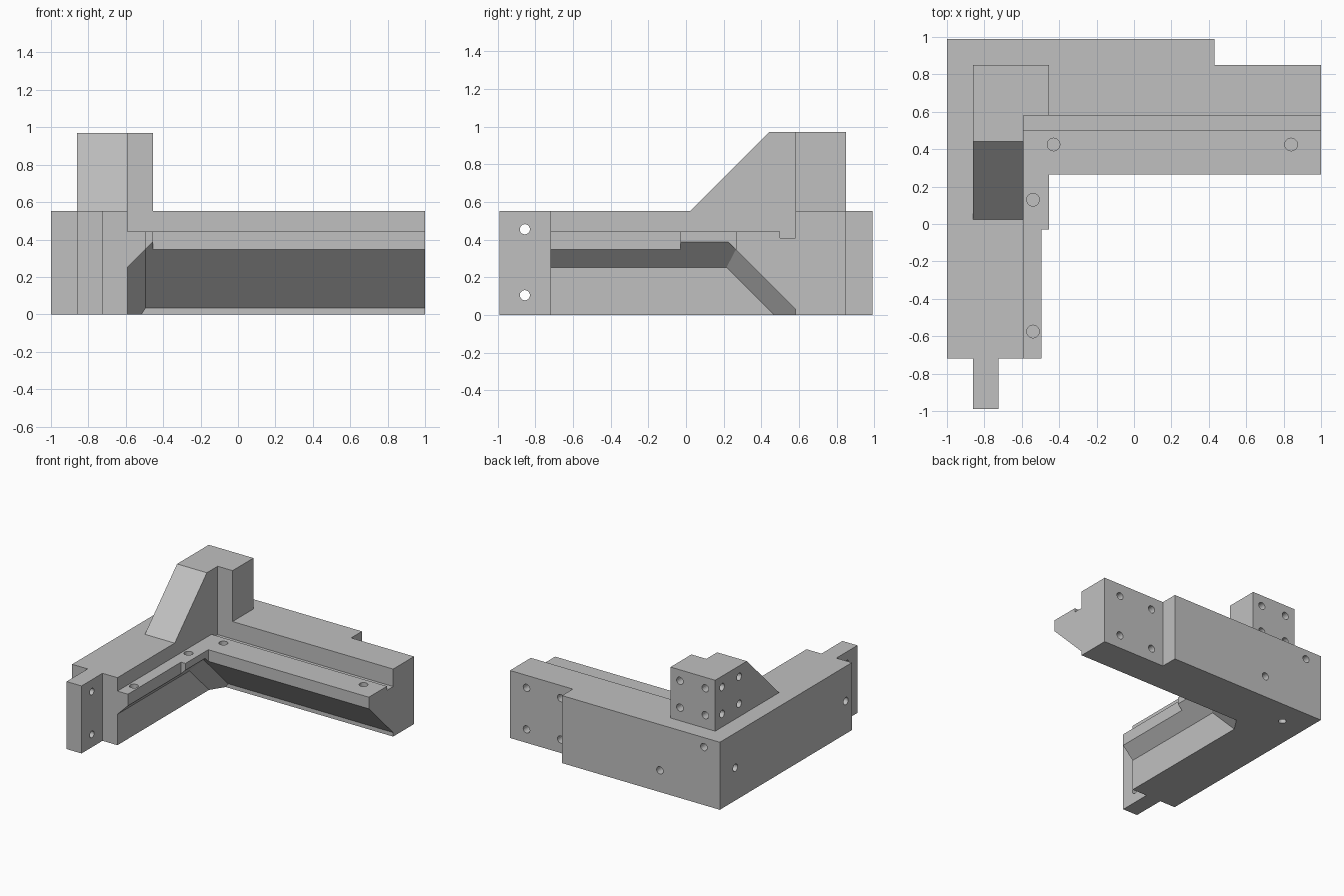
import bpy, bmesh
from mathutils import Vector, Matrix

if "Cube" in bpy.data.objects:
    bpy.data.objects.remove(bpy.data.objects["Cube"])

grey = bpy.data.materials.new("plain_grey")
grey.use_nodes = True
grey.diffuse_color = (0.53, 0.53, 0.53, 1)
bsdf = next(n for n in grey.node_tree.nodes if n.type == 'BSDF_PRINCIPLED')
bsdf.inputs["Base Color"].default_value = grey.diffuse_color


def finish(name, bm):
    bmesh.ops.recalc_face_normals(bm, faces=bm.faces)
    mesh = bpy.data.meshes.new(name)
    bm.to_mesh(mesh)
    bm.free()
    mesh.materials.append(grey)
    obj = bpy.data.objects.new(name, mesh)
    bpy.context.collection.objects.link(obj)
    return obj


def prism(name, points, offset):
    """Extrude a closed outline along an offset."""
    bm = bmesh.new()
    face = bm.faces.new([bm.verts.new(p) for p in points])
    new = bmesh.ops.extrude_face_region(bm, geom=[face])["geom"]
    verts = [v for v in new if isinstance(v, bmesh.types.BMVert)]
    bmesh.ops.translate(bm, verts=verts, vec=offset)
    return finish(name, bm)


def box_mesh(low, high):
    low, high = Vector(low), Vector(high)
    bm = bmesh.new()
    fit = Matrix.Translation((low + high) / 2) @ Matrix.Diagonal((*(high - low), 1))
    bmesh.ops.create_cube(bm, size=1, matrix=fit)
    return bm


def combine(target, tool, operation):
    mod = target.modifiers.new(tool.name, 'BOOLEAN')
    mod.operation, mod.object, mod.solver = operation, tool, 'EXACT'
    bpy.context.view_layer.update()
    graph = bpy.context.evaluated_depsgraph_get()
    mesh = bpy.data.meshes.new_from_object(target.evaluated_get(graph))
    target.modifiers.clear()
    target.data = mesh
    bpy.data.objects.remove(tool)


# L-shaped body with the front tab and the back step
outline = [(-1, .99), (.43, .99), (.43, .85), (1, .85), (1, .265), (-.495, .265),
           (-.495, -.718), (-.725, -.718), (-.725, -.99), (-.86, -.99),
           (-.86, -.718), (-1, -.718)]
body = prism("bracket_body", [(x, y, 0) for x, y in outline], (0, 0, .553))

# Corner tower with its sloping buttress
tower = prism("tower", [(-.86, y, z) for y, z in
                        [(.85, .3), (.85, .97), (.44, .97), (-.03, .5), (-.03, .3)]],
              (.405, 0, 0))
combine(body, tower, 'UNION')

# Inner ledge and the narrow groove behind it
combine(body, finish("ledge_cut", box_mesh((-.59, -2, .443), (2, .545, 2))), 'DIFFERENCE')
combine(body, finish("groove_cut", box_mesh((-.59, .5, .41), (2, .58, 2))), 'DIFFERENCE')

# Undercut below the ledge: a block trimmed by the sloping planes
bm = box_mesh((-.59, -2, -.5), (2, .58, .8))
corner = Vector((-.495, .265, .348))
along, rise = Vector((0, 1, -1)), Vector((-.095, -.05, -.095))
for normal in (Vector((0, 1, 1)), Vector((-1, 0, 1)), along.cross(rise)):
    if normal.dot(Vector((1, -.5, -.5))) > 0:
        normal.negate()
    bmesh.ops.bisect_plane(bm, geom=bm.verts[:] + bm.edges[:] + bm.faces[:],
                           plane_co=corner, plane_no=normal, clear_outer=True)
    bmesh.ops.holes_fill(bm, edges=[e for e in bm.edges if e.is_boundary])
combine(body, finish("undercut", bm), 'DIFFERENCE')

# Screw holes: position on the surface, inward axis, radius, depth
holes = [((x, y, .443), (0, 0, -1), .034, .07)
         for x, y in ((-.43, .425), (.84, .425), (-.54, .13), (-.54, -.575))]
holes += [((-.86, -.855, z), (1, 0, 0), .027, .2) for z in (.455, .105)]
holes += [((x, .85, z), (0, -1, 0), .03, .12) for x in (.85, .54) for z in (.45, .11)]
holes += [((x, .85, z), (0, -1, 0), .03, .07) for x in (-.77, -.54) for z in (.88, .66)]
holes += [((-.86, y, z), (1, 0, 0), .03, .07) for y in (.76, .54) for z in (.88, .66)]
holes += [((x, .99, z), (0, -1, 0), .03, .12) for x, z in ((-.855, .475), (-.457, .178))]
holes += [((-1, y, .268), (1, 0, 0), .03, .12) for y in (.79, -.64)]
holes += [((-.79, .79, 0), (0, 0, 1), .03, .12)]

bm = bmesh.new()
for spot, axis, radius, depth in holes:
    axis = Vector(axis)
    turn = axis.to_track_quat('Z', 'Y').to_matrix().to_4x4()
    middle = Vector(spot) + axis * (depth - .02) / 2
    bmesh.ops.create_cone(bm, cap_ends=True, segments=20, radius1=radius, radius2=radius,
                          depth=depth + .02, matrix=Matrix.Translation(middle) @ turn)
combine(body, finish("hole_cutters", bm), 'DIFFERENCE')
